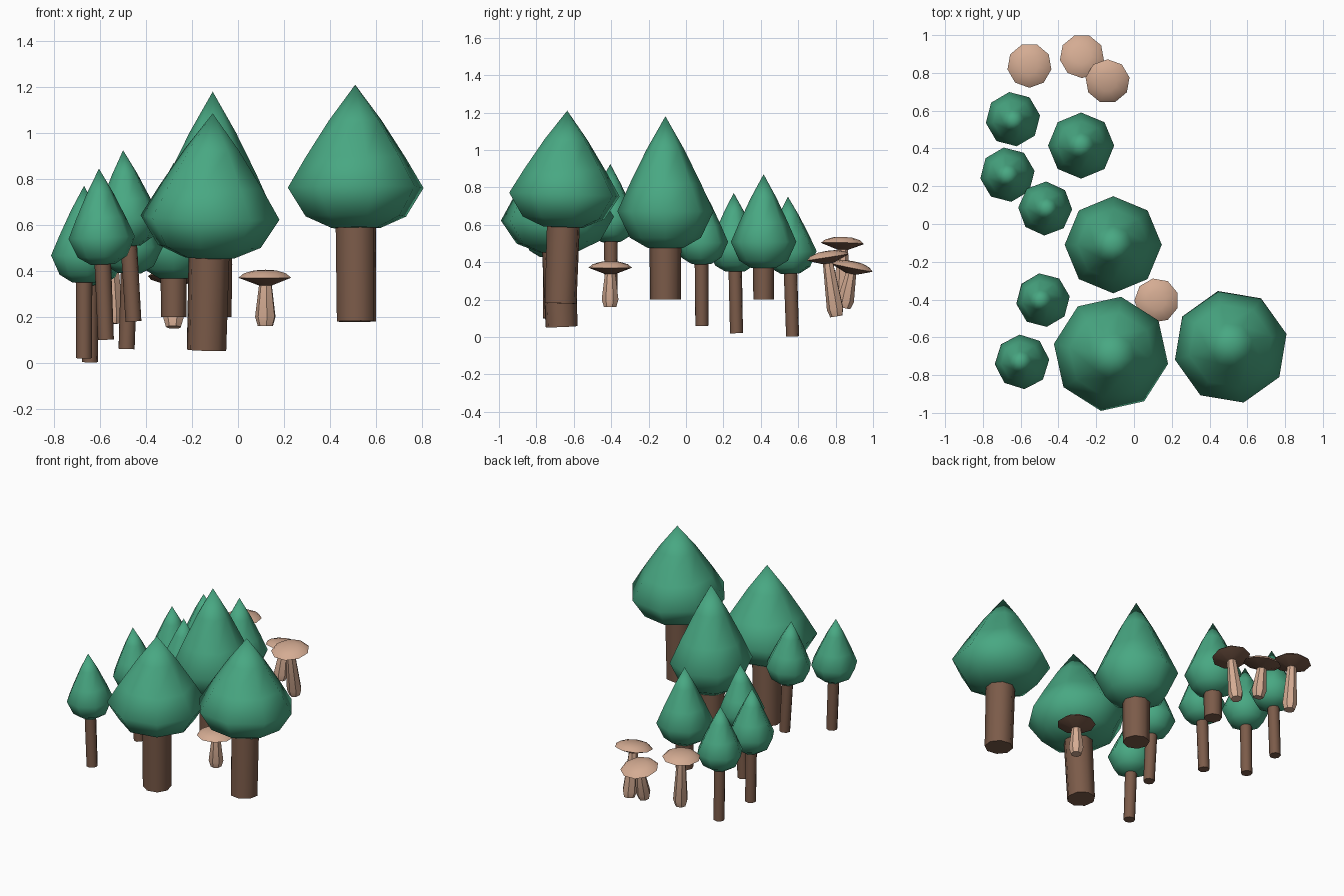
import bpy, bmesh, math
from mathutils import Vector, Matrix

if "Cube" in bpy.data.objects:
    bpy.data.objects.remove(bpy.data.objects["Cube"])


def material(name, rgb):
    m = bpy.data.materials.new(name)
    m.diffuse_color = (*rgb, 1)
    m.use_nodes = True
    m.node_tree.nodes["Principled BSDF"].inputs["Base Color"].default_value = m.diffuse_color
    return m


GREEN = material("leaf green", (0.065, 0.39, 0.225))
BROWN = material("bark brown", (0.20, 0.105, 0.067))
TAN = material("mushroom tan", (0.66, 0.41, 0.29))


def lathe(name, profile, sides, base, tip, turn, mats, smooth, rule=None):
    """Revolve (radius, height) points about the axis from base to tip."""
    base, tip = Vector(base), Vector(tip)
    bm = bmesh.new()
    rings = []
    for r, h in profile:
        if r == 0:
            rings.append([bm.verts.new((0, 0, h))])
        else:
            angles = [math.radians(turn) + math.tau * i / sides for i in range(sides)]
            rings.append([bm.verts.new((r * math.cos(a), r * math.sin(a), h)) for a in angles])
    for k, (lo, hi) in enumerate(zip(rings, rings[1:])):
        for i in range(sides):
            j = (i + 1) % sides
            f = bm.faces.new([lo[i], lo[j], hi[0]] if len(hi) == 1
                             else [lo[i], lo[j], hi[j], hi[i]])
            f.material_index = rule(k) if rule else 0
    bm.faces.new(rings[0][::-1])
    if len(rings[-1]) > 1:
        bm.faces.new(rings[-1])
    for f in bm.faces:
        f.smooth = True
    bmesh.ops.recalc_face_normals(bm, faces=bm.faces)
    lean = Vector((0, 0, 1)).rotation_difference(tip - base).to_matrix().to_4x4()
    bm.transform(Matrix.Translation(base) @ lean)
    me = bpy.data.meshes.new(name)
    bm.to_mesh(me)
    bm.free()
    for m in mats:
        me.materials.append(m)
    me.set_sharp_from_angle(angle=math.radians(smooth))
    ob = bpy.data.objects.new(name, me)
    bpy.context.collection.objects.link(ob)


# Crown outline: (share of crown height, share of radius)
CROWN = [(0, 0.36), (0.08, 0.74), (0.28, 1), (0.49, 0.74), (0.75, 0.39), (1, 0)]


def tree(n, base, tip, start, crown_r, trunk_r, turn):
    h = (Vector(tip) - Vector(base)).length
    s = start * h
    lathe(f"tree_trunk_{n}", [(trunk_r, 0), (trunk_r * 1.04, s + 0.04)], 8,
          base, tip, turn, [BROWN], 50)
    lathe(f"tree_crown_{n}", [(crown_r * r, s + (h - s) * t) for t, r in CROWN], 8,
          base, tip, turn, [GREEN], 60)


def mushroom(n, base, tip, turn):
    h = (Vector(tip) - Vector(base)).length
    lathe(f"mushroom_stem_{n}", [(0.034, 0), (0.046, 0.04), (0.028, h - 0.06)], 7,
          base, tip, turn, [TAN], 30)
    # gills below the rim are brown
    cap = [(0.03, h - 0.068), (0.118, h - 0.035), (0.095, h - 0.016), (0.05, h - 0.003), (0, h)]
    lathe(f"mushroom_cap_{n}", cap, 9, base, tip, turn, [TAN, BROWN], 50,
          lambda k: 1 if k == 0 else 0)


# Large and middle trees, then the small ones
TREES = [
    ((-0.11, -0.11, 0.20), (-0.11, -0.11, 1.18), 0.28, 0.257, 0.082, 0),
    ((-0.137, -0.665, 0.055), (-0.11, -0.705, 1.085), 0.39, 0.307, 0.087, -10),
    ((0.515, -0.67, 0.18), (0.51, -0.635, 1.21), 0.395, 0.303, 0.087, 13),
    ((-0.28, 0.415, 0.20), (-0.28, 0.415, 0.87), 0.25, 0.175, 0.055, 0),
    ((-0.645, 0.57, 0.003), (-0.638, 0.545, 0.75), 0.45, 0.145, 0.035, 8),
    ((-0.67, 0.27, 0.02), (-0.67, 0.255, 0.77), 0.44, 0.145, 0.035, 8),
    ((-0.485, 0.085, 0.06), (-0.46, 0.08, 0.81), 0.44, 0.143, 0.035, -2),
    ((-0.455, -0.40, 0.18), (-0.50, -0.405, 0.925), 0.44, 0.143, 0.035, 8),
    ((-0.575, -0.73, 0.10), (-0.605, -0.73, 0.845), 0.44, 0.145, 0.035, 5),
]
for n, t in enumerate(TREES, 1):
    tree(n, *t)

# Mushrooms
MUSHROOMS = [
    ((-0.54, 0.83, 0.17), (-0.555, 0.84, 0.535), 30),
    ((-0.28, 0.845, 0.155), (-0.275, 0.895, 0.405), 30),
    ((-0.14, 0.805, 0.11), (-0.14, 0.75, 0.46), 10),
    ((0.12, -0.405, 0.16), (0.12, -0.405, 0.405), 20),
]
for n, m in enumerate(MUSHROOMS, 1):
    mushroom(n, *m)
